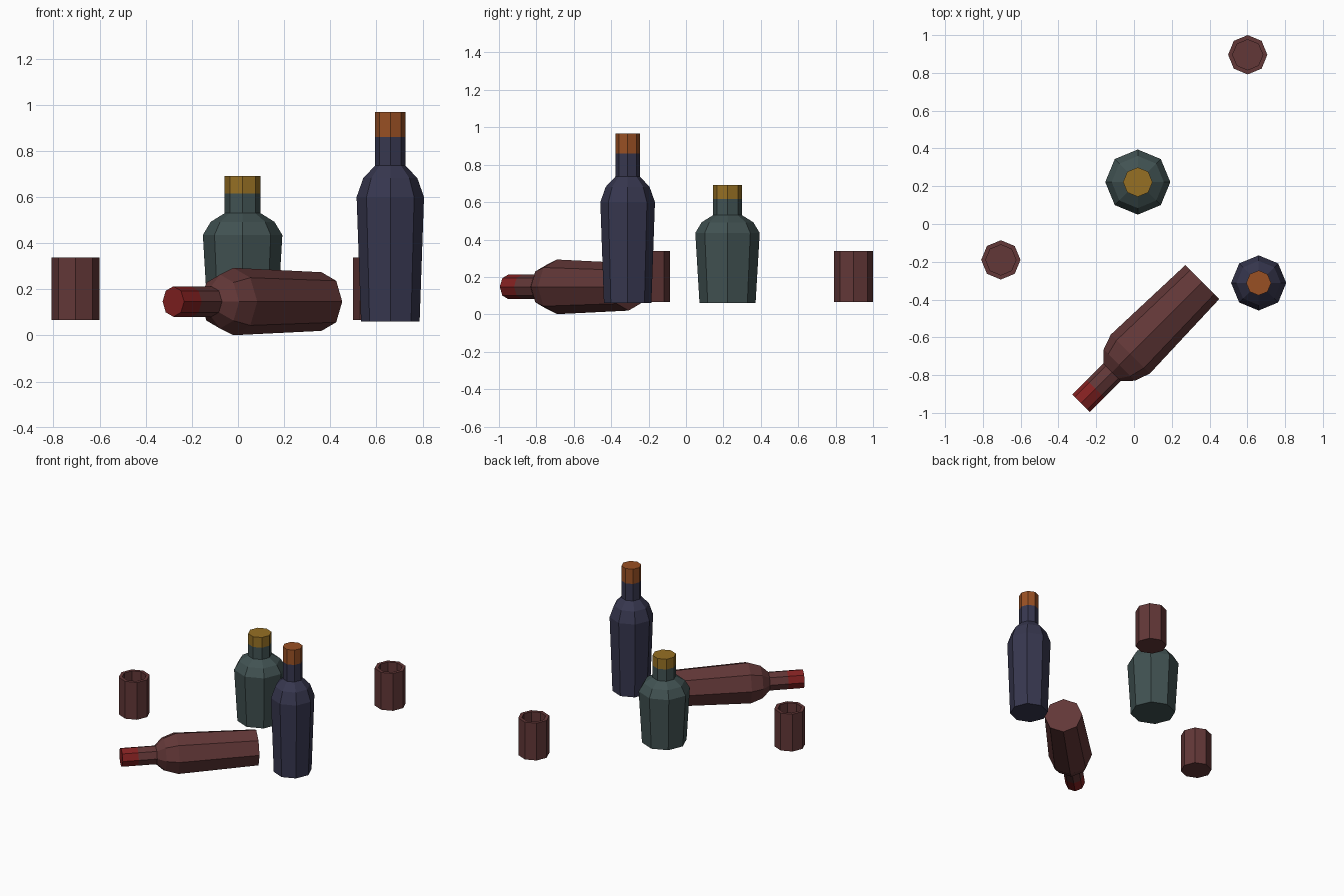
import bpy, bmesh
from math import cos, sin, tau, radians

if "Cube" in bpy.data.objects:
    bpy.data.objects.remove(bpy.data.objects["Cube"])

SIDES = 8


def material(name, rgb):
    """Flat colour given as sRGB 0-255, stored as linear."""
    m = bpy.data.materials.new(name)
    lin = [((c / 255 + 0.055) / 1.055) ** 2.4 for c in rgb]
    m.diffuse_color = (*lin, 1)
    m.use_nodes = True
    m.node_tree.nodes["Principled BSDF"].inputs["Base Color"].default_value = m.diffuse_color
    return m


maroon = material("maroon clay", (98, 55, 55))
green = material("green glass", (65, 82, 82))
blue = material("blue glass", (55, 55, 79))
gold = material("gold cap", (150, 112, 36))
orange = material("orange cap", (153, 80, 36))
red = material("red cap", (132, 33, 33))


def lathe(name, profile, mats, split=None):
    """Spin (radius, z) points into a closed low-poly solid; faces above split use the second material."""
    bm = bmesh.new()
    rings = [[bm.verts.new((r * cos(tau * k / SIDES), r * sin(tau * k / SIDES), z))
              for k in range(SIDES)] for r, z in profile]
    for a, b in zip(rings, rings[1:]):
        for k in range(SIDES):
            n = (k + 1) % SIDES
            bm.faces.new((a[k], a[n], b[n], b[k]))
    bm.faces.new(rings[0][::-1])
    bm.faces.new(rings[-1])
    for f in bm.faces:
        if split is not None and f.calc_center_median().z > split:
            f.material_index = 1
    me = bpy.data.meshes.new(name)
    bm.to_mesh(me)
    bm.free()
    for m in mats:
        me.materials.append(m)
    ob = bpy.data.objects.new(name, me)
    bpy.context.collection.objects.link(ob)
    return ob


# base, widest shoulder, shoulder bevel, neck foot, cap line, cap top
BOTTLE = [(0.127, 0), (0.146, 0.54), (0.117, 0.622), (0.066, 0.676), (0.066, 0.80), (0.066, 0.908)]


def bottle(name, glass, cap, loc, wide=1.0, tall=1.0):
    ob = lathe(name, [(r * wide, z * tall) for r, z in BOTTLE], [glass, cap], 0.80 * tall)
    ob.location = loc
    return ob


# Standing bottles
bottle("tall_blue_bottle", blue, orange, (0.66, -0.312, 0.06))
bottle("short_green_bottle", green, gold, (0.02, 0.222, 0.06), 1.18, 0.695)

# Bottle lying on its side
fallen = bottle("fallen_red_bottle", maroon, red, (0.362, -0.307, 0.147))
fallen.rotation_euler = (0, radians(90), radians(225))

# Hollow cups: outer wall, rim, inner wall, inner floor
CUP = [(0.104, 0), (0.104, 0.272), (0.08, 0.272), (0.08, 0.03)]
for name, x, y in (("cup_left", -0.705, -0.19), ("cup_back", 0.602, 0.896)):
    lathe(name, CUP, [maroon]).location = (x, y, 0.066)
